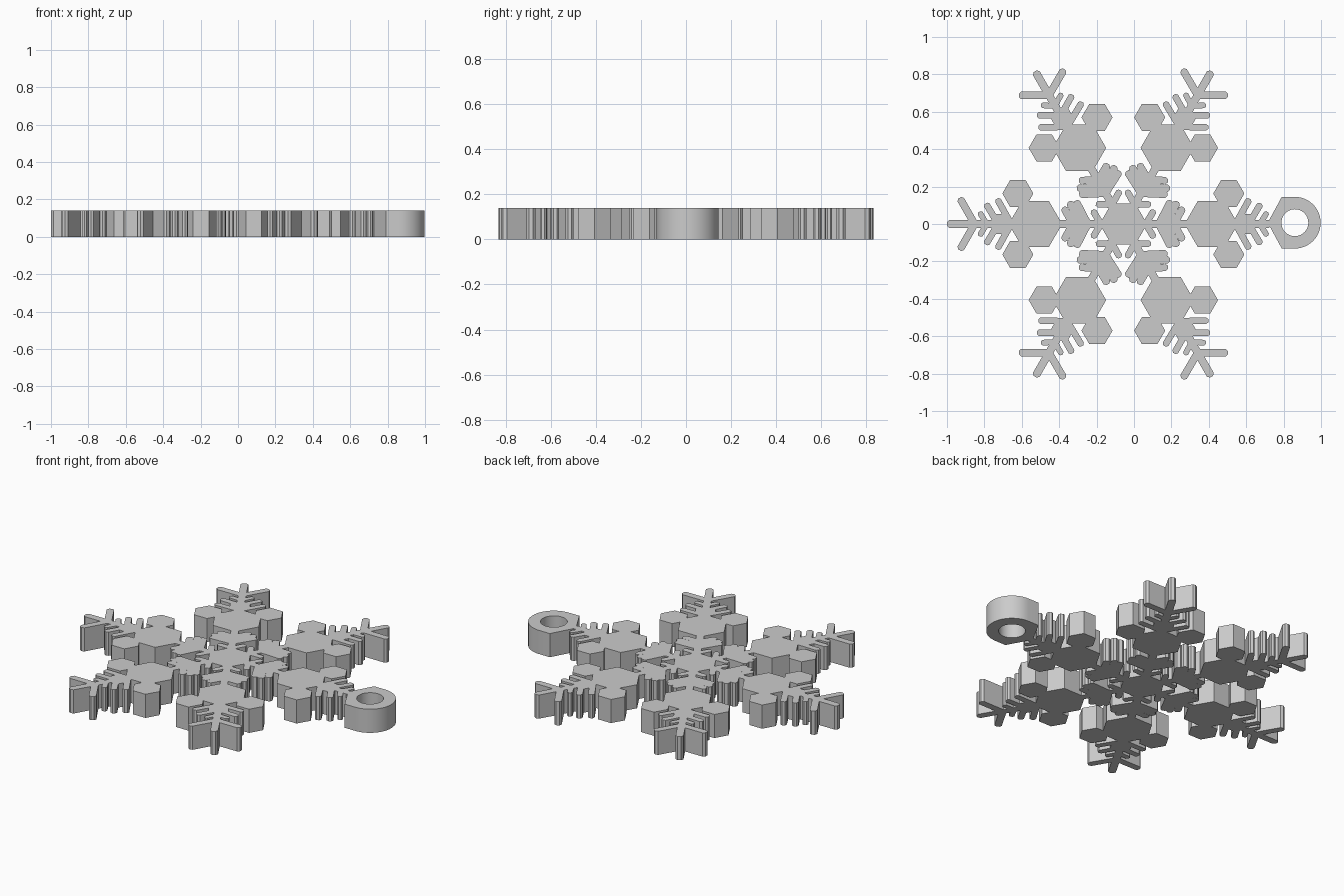
import bpy, bmesh, math
from mathutils import Vector, Matrix
from mathutils.geometry import delaunay_2d_cdt

cube = bpy.data.objects.get("Cube")
if cube:
    bpy.data.objects.remove(cube, do_unlink=True)

HEIGHT, FLOOR = 0.14, 0.08
CENTER = Vector((-0.057, 0.0))

grey = bpy.data.materials.new("light grey")
grey.use_nodes = True
grey.diffuse_color = (0.6, 0.6, 0.6, 1)
grey.node_tree.nodes["Principled BSDF"].inputs["Base Color"].default_value = (0.6, 0.6, 0.6, 1)


def polygon(center, radius, sides=6, turn=0.0):
    """Regular outline, counter-clockwise."""
    return [Vector(center) + radius * Vector((math.cos(turn + math.tau * i / sides),
                                              math.sin(turn + math.tau * i / sides)))
            for i in range(sides)]


def bar(start, end, width):
    """Straight twig with a chamfered tip."""
    p, q, w = Vector(start), Vector(end), width / 2
    d = (q - p).normalized()
    n = Vector((-d.y, d.x)) * w
    back = q - d * w * 0.6
    return [p - n, back - n, q - n * 0.45, q + n * 0.45, back + n, p + n]


def covered(point, outlines):
    """True when the point lies in any of the convex outlines."""
    return any(all((b - a).cross(point - a) > 0 for a, b in zip(o, o[1:] + o[:1]))
               for o in outlines)


def plate(name, solids, pockets=(), holes=()):
    """Merge convex outlines, raise them to a slab, sink pockets and leave holes open."""
    coords, edges = [], []
    for outline in [*solids, *pockets, *holes]:
        n, base = len(outline), len(coords)
        edges += [(base + i, base + (i + 1) % n) for i in range(n)]
        coords += outline
    verts, _, tris, *_ = delaunay_2d_cdt(coords, edges, [], 0, 1e-5, False)

    bm = bmesh.new()
    points = [bm.verts.new((v.x, v.y, 0)) for v in verts]
    sunk = bm.faces.layers.int.new("sunk")
    for tri in tris:
        middle = sum((verts[i] for i in tri), Vector((0, 0))) / len(tri)
        if covered(middle, solids) and not covered(middle, holes):
            face = bm.faces.new([points[i] for i in tri])
            face[sunk] = int(covered(middle, pockets))
    bmesh.ops.delete(bm, geom=[v for v in bm.verts if not v.link_faces], context='VERTS')

    def extrude(region, dz):
        made = bmesh.ops.extrude_face_region(bm, geom=region)["geom"]
        bmesh.ops.translate(bm, verts=[g for g in made if isinstance(g, bmesh.types.BMVert)],
                            vec=(0, 0, dz))
        return [g for g in made if isinstance(g, bmesh.types.BMFace)]

    top = extrude(bm.faces[:], HEIGHT)
    low = [f for f in top if f[sunk]]
    if low:
        extrude(low, FLOOR - HEIGHT)
    bmesh.ops.recalc_face_normals(bm, faces=bm.faces[:])
    bm.faces.layers.int.remove(sunk)

    mesh = bpy.data.meshes.new(name)
    bm.to_mesh(mesh)
    bm.free()
    mesh.materials.append(grey)
    obj = bpy.data.objects.new(name, mesh)
    bpy.context.collection.objects.link(obj)
    bpy.ops.object.select_all(action='DESELECT')
    obj.select_set(True)
    bpy.context.view_layer.objects.active = obj
    bpy.ops.object.shade_smooth_by_angle(angle=math.radians(25))


# Mirrored twigs of one arm: start distance, tip distance, tip offset, width
INNER_TWIGS = [(0.12, 0.165, 0.075, 0.035), (0.19, 0.255, 0.125, 0.04),
               (0.225, 0.29, 0.12, 0.04), (0.27, 0.32, 0.09, 0.04)]
OUTER_TWIGS = [(0.60, 0.675, 0.135, 0.035), (0.67, 0.735, 0.11, 0.035),
               (0.73, 0.77, 0.065, 0.03)]
END_TWIGS = [(0.795, 0.875, 0.14, 0.04)]

# Hub, then six arms
solids = [polygon(CENTER, 0.127)]
pockets = []
for k in range(6):
    arm, cuts = [], []
    has_tip = k != 0
    # Stem and twigs
    arm.append(bar((0, 0), (0.943 if has_tip else 0.79, 0), 0.042))
    for start, tip, side, width in INNER_TWIGS + OUTER_TWIGS + (END_TWIGS if has_tip else []):
        arm += [bar((start, 0), (tip, s * side), width) for s in (1, -1)]
    # Large hexagon cup
    arm.append(polygon((0.47, 0), 0.143))
    cuts.append(polygon((0.47, 0), 0.115))
    # Two side cups and the small cup on the stem
    for s in (1, -1):
        arm.append(polygon((0.564, s * 0.163), 0.083))
        cuts.append(polygon((0.564, s * 0.163), 0.042))
    arm.append(polygon((0.656, 0), 0.062))
    cuts.append(polygon((0.656, 0), 0.042))
    # Triangle recess between neighbouring arms
    gap = math.radians(30)
    cuts.append(polygon((0.077 * math.cos(gap), 0.077 * math.sin(gap)), 0.036, 3, gap + math.pi))

    turn = Matrix.Rotation(k * math.tau / 6, 2)
    solids += [[turn @ p + CENTER for p in o] for o in arm]
    pockets += [[turn @ p + CENTER for p in o] for o in cuts]

plate("snowflake", solids, pockets)

# Hanging ring: round outside, angled towards the arm
ring_center, ring_radius = Vector((0.86, 0.007)), 0.138
arc = [ring_center + ring_radius * Vector((math.cos(a), math.sin(a)))
       for a in (math.radians(-90 + 7.5 * i) for i in range(25))]
corner = [ring_center + Vector(p) for p in ((-0.07, 0.138), (-0.145, 0), (-0.07, -0.138))]
plate("hanging_ring", [arc + corner], holes=[polygon(ring_center, 0.072, 40)])
